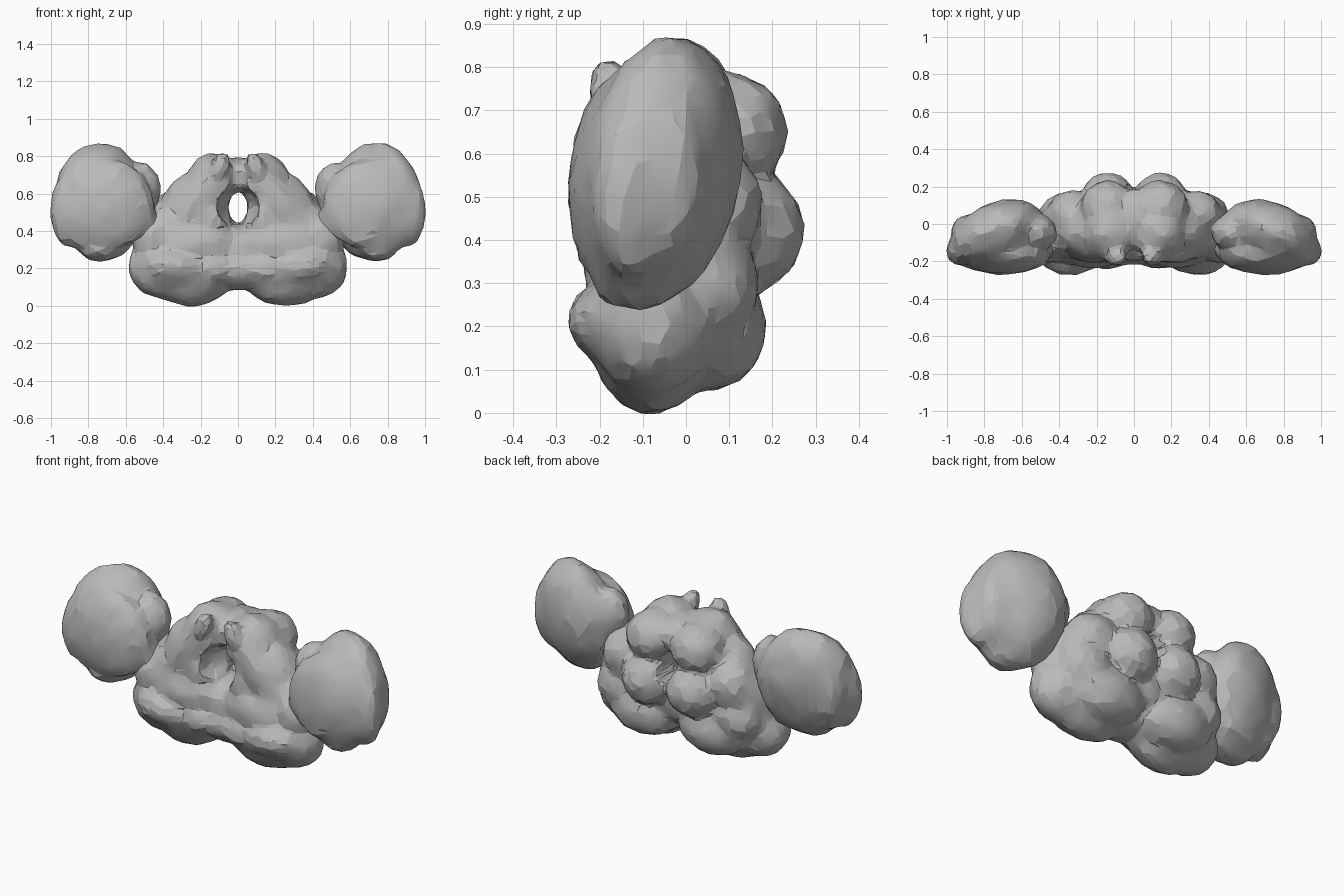
import bpy, bmesh, random
from math import radians
from mathutils import Matrix, Vector, Euler

random.seed(4)
if "Cube" in bpy.data.objects:
    bpy.data.objects.remove(bpy.data.objects["Cube"])

tissue = bpy.data.materials.new("grey_tissue")
tissue.use_nodes = True
GREY = (0.49, 0.49, 0.49, 1)
tissue.diffuse_color = GREY
tissue.node_tree.nodes["Principled BSDF"].inputs["Base Color"].default_value = GREY


def add_blob(bm, centre, radii, tilt=(0, 0, 0)):
    """One slightly uneven ellipsoid."""
    turn = Euler([radians(a) for a in tilt]).to_matrix().to_4x4()
    place = Matrix.Translation(centre) @ turn @ Matrix.Diagonal((*radii, 1))
    made = bmesh.ops.create_icosphere(bm, subdivisions=3, radius=1)["verts"]
    for v in made:
        v.co = place @ (v.co * random.uniform(0.97, 1.03))


def mirrored(blobs, side):
    return [((c[0] * side, c[1], c[2]), r, (t[0], t[1] * side, t[2] * side))
            for c, r, t in blobs]


def build(name, blobs):
    mesh = bpy.data.meshes.new(name)
    bm = bmesh.new()
    for blob in blobs:
        add_blob(bm, *blob)
    bm.to_mesh(mesh)
    bm.free()
    mesh.materials.append(tissue)
    ob = bpy.data.objects.new(name, mesh)
    bpy.context.collection.objects.link(ob)
    return ob


def fuse(ob, voxel, ratio, cutter=None):
    """Melt the blobs into one skin, then reduce it to uneven facets."""
    remesh = ob.modifiers.new("fuse", "REMESH")
    remesh.mode = "VOXEL"
    remesh.voxel_size = voxel
    if cutter:
        cut = ob.modifiers.new("canal", "BOOLEAN")
        cut.operation = "DIFFERENCE"
        cut.solver = "EXACT"
        cut.object = cutter
    soft = ob.modifiers.new("soften", "SMOOTH")
    soft.factor = 0.5
    soft.iterations = 9
    facets = ob.modifiers.new("facets", "DECIMATE")
    facets.ratio = ratio
    bpy.ops.object.select_all(action="DESELECT")
    ob.select_set(True)
    bpy.context.view_layer.objects.active = ob
    for m in list(ob.modifiers):
        bpy.ops.object.modifier_apply(modifier=m.name)
    for v in ob.data.vertices:
        v.co += Vector([random.uniform(-0.003, 0.003) for _ in range(3)])
    bpy.ops.object.shade_smooth_by_angle(angle=radians(15))


NONE = (0, 0, 0)

# Left half of the middle mass: centre, radii, tilt
half = [
    ((0.12, -0.04, 0.64), (0.16, 0.16, 0.18), (0, 15, 0)),      # upper crown
    ((0.22, -0.04, 0.52), (0.19, 0.16, 0.20), (0, -30, 0)),     # shoulder
    ((0.33, -0.02, 0.41), (0.19, 0.17, 0.17), NONE),            # flank
    ((0.22, -0.10, 0.33), (0.24, 0.135, 0.14), NONE),           # front middle
    ((0.45, -0.09, 0.36), (0.12, 0.12, 0.14), NONE),            # lobe stalk
    ((0.26, -0.08, 0.17), (0.24, 0.14, 0.172), (0, -4, 0)),     # lower lobe
    ((0.42, -0.08, 0.20), (0.17, 0.14, 0.16), (0, -30, 0)),     # lower outer lobe
    ((0.34, -0.155, 0.21), (0.18, 0.12, 0.10), (0, -6, 0)),     # front roll
    ((0.14, -0.135, 0.20), (0.14, 0.11, 0.09), NONE),           # inner front roll
    ((0.14, 0.085, 0.65), (0.15, 0.15, 0.14), NONE),            # upper rear knob
    ((0.14, 0.14, 0.42), (0.145, 0.135, 0.14), NONE),           # middle rear knob
    ((0.33, 0.05, 0.48), (0.14, 0.13, 0.14), NONE),             # rear side knob
    ((0.36, 0.05, 0.30), (0.15, 0.12, 0.13), NONE),             # lower side knob
    ((0.22, 0.04, 0.20), (0.22, 0.145, 0.15), (30, 0, 0)),      # lower rear lobe
    ((0.20, -0.125, 0.58), (0.10, 0.085, 0.25), (0, -35, 0)),   # sloping front ridge
    ((0.095, -0.18, 0.745), (0.05, 0.05, 0.085), (0, -20, 0)),  # small horn
    ((0.14, -0.11, 0.46), (0.09, 0.10, 0.14), NONE),            # canal wall
]
bridge = [((0, 0.02, 0.69), (0.10, 0.17, 0.105), NONE),
          ((0, -0.02, 0.30), (0.15, 0.18, 0.14), NONE),
          ((0, -0.08, 0.20), (0.14, 0.14, 0.12), NONE)]
middle = build("middle_mass", mirrored(half, 1) + mirrored(half, -1) + bridge)

# Canal through the middle, flared at the front and grooved above
canal = build("canal_cutter", [((0, 0, 0.525), (0.052, 0.8, 0.085), NONE),
                               ((0, -0.2, 0.53), (0.115, 0.20, 0.115), NONE),
                               ((0, -0.22, 0.67), (0.06, 0.09, 0.13), NONE)])
canal.hide_render = True
fuse(canal, 0.012, 0.5)
fuse(middle, 0.018, 0.14, canal)
canal.hide_viewport = True
canal.hide_set(True)

# Side lobes
side_lobe = [
    ((0.73, -0.06, 0.558), (0.265, 0.17, 0.318), (-9, -3, -22)),   # main body
    ((0.68, -0.175, 0.54), (0.23, 0.095, 0.24), (-4, 0, -3)),      # flat front shell
    ((0.90, -0.13, 0.51), (0.11, 0.09, 0.20), (0, 0, -25)),        # outer rim
    ((0.865, -0.065, 0.53), (0.11, 0.12, 0.22), (-6, 0, -35)),     # rear outer swell
    ((0.52, -0.045, 0.62), (0.11, 0.10, 0.15), NONE),              # inner knob
    ((0.50, -0.12, 0.45), (0.08, 0.08, 0.10), NONE),               # neck
    ((0.74, -0.12, 0.305), (0.11, 0.10, 0.07), NONE),              # bottom knob
]
for name, side in (("left_side_lobe", 1), ("right_side_lobe", -1)):
    fuse(build(name, mirrored(side_lobe, side)), 0.018, 0.12)
